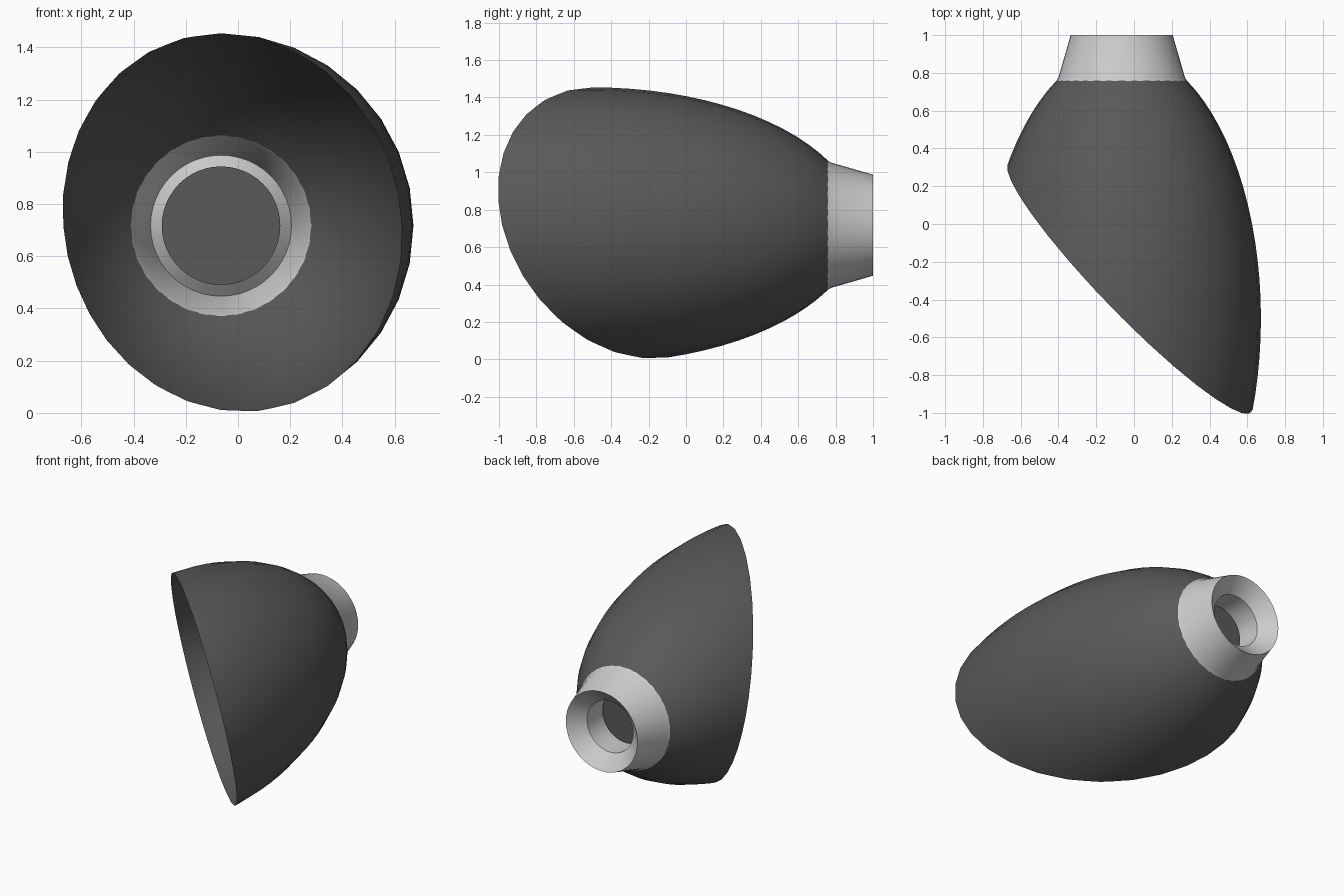
import bpy, bmesh, math
from mathutils import Vector

if "Cube" in bpy.data.objects:
    bpy.data.objects.remove(bpy.data.objects["Cube"])

CX, CZ = -0.065, 0.717  # lamp axis, running along y


def lathe(name, profile, seg, angle=30, cut=None, mat=None, cap_end=False):
    """Revolve (y, radius) points about the lamp axis."""
    bm = bmesh.new()
    rings = []
    for y, r in profile:
        rings.append([bm.verts.new((CX + r * math.cos(2 * math.pi * i / seg), y,
                                    CZ + r * math.sin(2 * math.pi * i / seg)))
                      for i in range(seg)])
    for a, b in zip(rings, rings[1:]):
        for i in range(seg):
            j = (i + 1) % seg
            bm.faces.new((a[i], b[i], b[j], a[j]))
    if cap_end:
        bm.faces.new(rings[-1])
    if cut:
        bmesh.ops.bisect_plane(bm, geom=bm.verts[:] + bm.edges[:] + bm.faces[:],
                               plane_co=cut[0], plane_no=cut[1], clear_inner=True)
    me = bpy.data.meshes.new(name)
    bm.to_mesh(me)
    bm.free()
    ob = bpy.data.objects.new(name, me)
    bpy.context.collection.objects.link(ob)
    if mat:
        me.materials.append(mat)
    bpy.ops.object.select_all(action='DESELECT')
    ob.select_set(True)
    bpy.context.view_layer.objects.active = ob
    bpy.ops.object.shade_smooth_by_angle(angle=math.radians(angle))
    return ob


dark = bpy.data.materials.new("dark_grey")
dark.diffuse_color = (0.1, 0.1, 0.1, 1)
dark.use_nodes = True
dark.node_tree.nodes["Principled BSDF"].inputs["Base Color"].default_value = dark.diffuse_color

# Half-ellipsoid shade, sliced by an oblique plane at its open mouth
t0, t1, n = -0.5, 1.0836, 22
dome = [(-0.5 + 1.425 * math.sin(t), 0.737 * math.cos(t))
        for t in (t0 + (t1 - t0) * k / n for k in range(n + 1))]
lathe("shade", dome, 32, cut=(Vector((0, -0.355, CZ)), Vector((1.0, 1.0, 0.28))), mat=dark)

# Tapered collar: outer cone, funnel mouth and inner tube
lathe("collar", [(0.757, 0.346), (0.775, 0.335), (1.0, 0.27), (0.91, 0.174),
                 (0.74, 0.174), (0.73, 0.19)], 48, angle=25)

# Dark disc closing the inner end of the tube
lathe("tube_cap", [(0.73, 0.19), (0.73, 0.227), (0.715, 0.227)], 48, mat=dark, cap_end=True)
